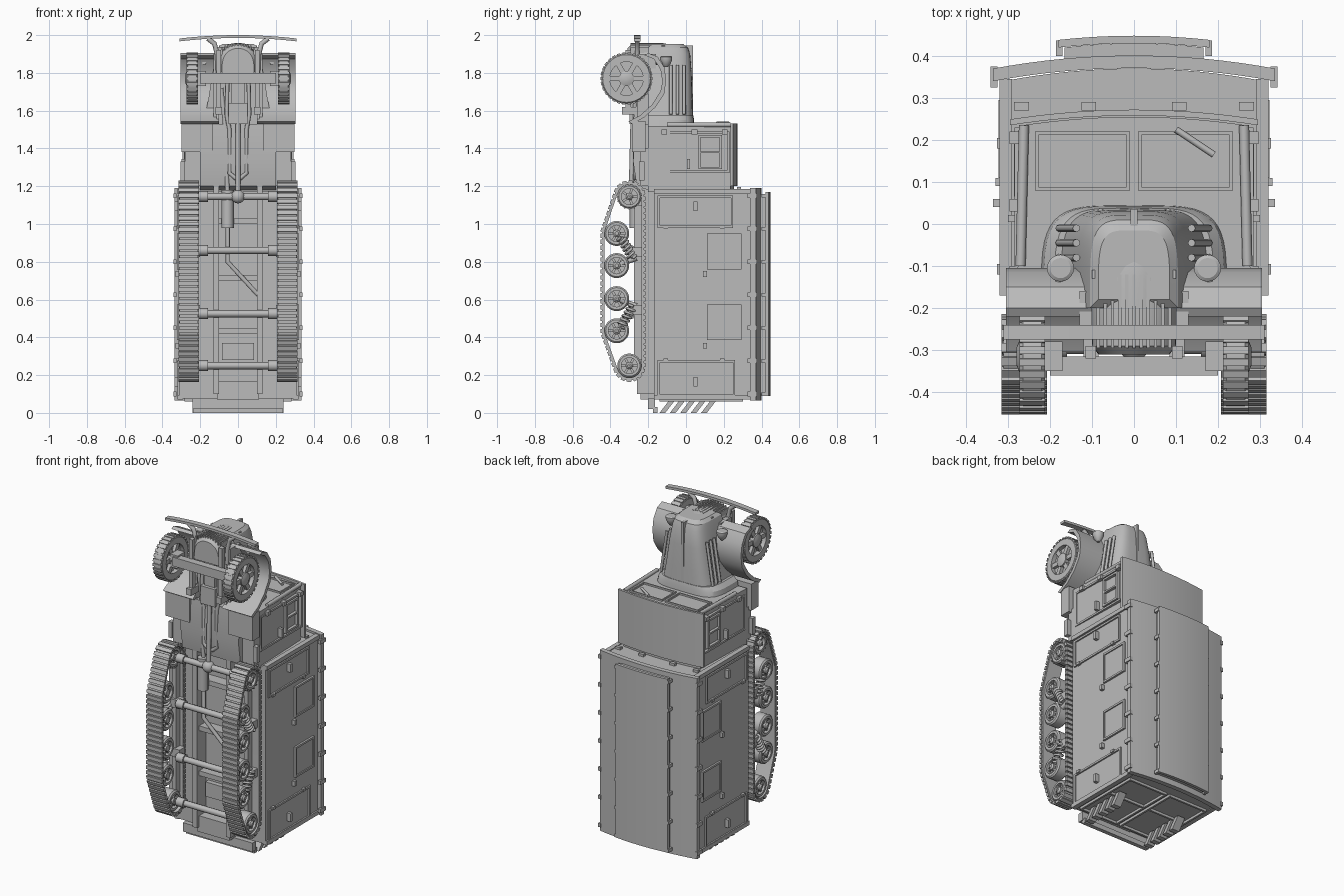
import bpy, bmesh, math
from mathutils import Vector, Matrix
from mathutils.geometry import convex_hull_2d

if "Cube" in bpy.data.objects:
    bpy.data.objects.remove(bpy.data.objects["Cube"])

grey = bpy.data.materials.new("plain_grey")
grey.use_nodes = True
grey.diffuse_color = (0.5, 0.5, 0.5, 1)
grey.node_tree.nodes["Principled BSDF"].inputs["Base Color"].default_value = (0.5, 0.5, 0.5, 1)
made = []


def finish(name, bm, mirror=False):
    if mirror:
        copy = bmesh.ops.duplicate(bm, geom=bm.verts[:] + bm.edges[:] + bm.faces[:])["geom"]
        bmesh.ops.scale(bm, vec=(-1, 1, 1), verts=[g for g in copy if isinstance(g, bmesh.types.BMVert)])
    bmesh.ops.recalc_face_normals(bm, faces=bm.faces[:])
    mesh = bpy.data.meshes.new(name)
    bm.to_mesh(mesh)
    bm.free()
    return add(name, mesh)


def add(name, data):
    data.materials.append(grey)
    obj = bpy.data.objects.new(name, data)
    bpy.context.collection.objects.link(obj)
    made.append(obj)
    return obj


def loft(bm, rings, cap=True, closed=False):
    rows = [[bm.verts.new(p) for p in ring] for ring in rings]
    n = len(rows[0])
    pairs = list(zip(rows, rows[1:])) + ([(rows[-1], rows[0])] if closed else [])
    for a, b in pairs:
        for i in range(n):
            bm.faces.new((a[i], a[(i + 1) % n], b[(i + 1) % n], b[i]))
    if cap and not closed:
        bm.faces.new(rows[0])
        bm.faces.new(rows[-1])


def boxes(name, items, mirror=False):
    bm = bmesh.new()
    for x0, x1, y0, y1, z0, z1 in items:
        m = Matrix.Translation(((x0 + x1) / 2, (y0 + y1) / 2, (z0 + z1) / 2)) @ Matrix.Diagonal((x1 - x0, y1 - y0, z1 - z0, 1))
        bmesh.ops.create_cube(bm, size=1, matrix=m)
    return finish(name, bm, mirror)


def prism(name, pts, axis, lo, hi, mirror=False):
    def place(p, h):
        q = list(p)
        q.insert(axis, h)
        return q
    bm = bmesh.new()
    loft(bm, [[place(p, h) for p in pts] for h in (lo, hi)])
    return finish(name, bm, mirror)


def arch(w, edge, mid, thick):
    """Curved slab section: edge and mid are the underside heights."""
    xs = [w * (i / 8 - 1) for i in range(17)]
    low = [(x, mid - (mid - edge) * (x / w) ** 2) for x in xs]
    return low + [(x, y + thick) for x, y in reversed(low)]


def tube(name, pts, r):
    cu = bpy.data.curves.new(name, "CURVE")
    cu.dimensions = "3D"
    cu.bevel_depth, cu.bevel_resolution, cu.use_fill_caps = r, 2, True
    sp = cu.splines.new("POLY")
    sp.points.add(len(pts) - 1)
    for p, co in zip(sp.points, pts):
        p.co = (*co, 1)
    return add(name, cu)


def lathe(bm, profile, y, z, n=32):
    """Spin a closed (x, radius) profile about a crosswise axis."""
    rings = []
    for i in range(n):
        a = math.tau * i / n
        rings.append([(x, y + r * math.cos(a), z + r * math.sin(a)) for x, r in profile])
    loft(bm, rings, closed=True)


def spun_box(bm, y, z, ang, dist, size, x):
    m = (Matrix.Translation((x, y, z)) @ Matrix.Rotation(ang, 4, "X")
         @ Matrix.Translation((0, dist, 0)) @ Matrix.Diagonal((*size, 1)))
    bmesh.ops.create_cube(bm, size=1, matrix=m)


def wheel(name, y, z, r, x0, x1, spokes, treads=0):
    bm = bmesh.new()
    e, mid, w = 0.008, (x0 + x1) / 2, x1 - x0
    ri = r * 0.66
    lathe(bm, [(x0, ri), (x0, r - e), (x0 + e, r), (x1 - e, r), (x1, r - e), (x1, ri)], y, z)
    lathe(bm, [(x0, 0.001), (x0, r * 0.3), (x1, r * 0.3), (x1 + e, r * 0.15), (x1 + e, 0.001)], y, z, 16)
    lathe(bm, [(mid - 0.004, 0.001), (mid - 0.004, ri * 1.05), (mid + 0.004, ri * 1.05), (mid + 0.004, 0.001)], y, z)
    for i in range(spokes):
        spun_box(bm, y, z, math.tau * i / spokes, r * 0.47, (w * 0.75, r * 0.44, r * 0.2), mid)
    for i in range(treads):
        spun_box(bm, y, z, math.tau * i / treads, r, (w, 0.008, r * 0.13), mid)
    finish(name, bm, True)


def frame(y0, y1, z0, z1, x0, x1, w=0.012):
    return [(x0, x1, y0, y1, z0, z0 + w), (x0, x1, y0, y1, z1 - w, z1),
            (x0, x1, y0, y0 + w, z0, z1), (x0, x1, y1 - w, y1, z0, z1)]


# Cargo body and its two-level roof
body = [(-.31, -.17), (.31, -.17)] + arch(.31, .31, .34, .03)[:16:-1][::-1]
prism("cargo_body", body, 2, .075, 1.18)
prism("roof", arch(.335, .34, .371, .03), 2, .065, 1.19)
prism("raised_roof", arch(.165, .38, .39, .04), 2, .10, 1.16)
prism("raised_roof_cover", arch(.18, .42, .43, .018), 2, .09, 1.17)
boxes("corner_posts", [(.29, .32, -.17, .345, z, z + .025) for z in (.07, 1.16)], True)
clips = [.1 + .175 * i for i in range(7)]
boxes("roof_clips", [(.325, .342, .325, .375, z - .012, z + .012) for z in clips]
      + [(.17, .186, .40, .437, z - .01, z + .01) for z in clips], True)

# Side hatches, windows, hinges and handles
hatches = frame(-.15, .25, .98, 1.15, .305, .319) + frame(-.15, .26, .085, .28, .305, .319)
hatches += frame(.11, .295, .76, .95, .305, .322) + frame(.11, .295, .385, .575, .305, .322)
hatches += [(.305, .315, .12, .285, .77, .94), (.305, .315, .12, .285, .395, .565)]
hatches += [(.305, .326, y, y + .025, z, z + .016) for y in (-.12, .18) for z in (.975, .272)]
hatches += [(.305, .33, y, y + .02, z, z + .03) for y in (.09,) for z in (.72, .34)]
hatches += [(.305, .335, .04, .06, z, z + .05) for z in (1.07, .14)]
boxes("side_hatches", hatches, True)
boxes("front_wall_brackets", [(x, x + .035, .27, .29, 1.17, 1.195) for x in (.09, .25)], True)

# Rear doors and folding steps
boxes("rear_doors", [(.01, .28, y, y + .012, .06, .08) for y in (-.14, .10, .29)]
      + [(x, x + .012, -.14, .30, .06, .08) for x in (.01, .27)], True)
boxes("rear_bar", [(-.24, .24, -.20, -.165, .02, .075), (-.235, .235, -.175, -.15, 0, .03)])
for i in range(5):
    y = -.14 + i * .055
    prism("folding_step", [(y, 0), (y + .03, 0), (y + .08, .065), (y + .05, .065)], 0, .19, .24, True)

# Cab with its roof, doors and split windscreen
cab = [(-.28, -.2), (.28, -.2)] + [(x, y) for x, y in reversed(arch(.265, .235, .255, 0)[:17])]
prism("cab", cab, 2, 1.17, 1.52)
prism("cab_roof", arch(.295, .235, .258, .014), 2, 1.2, 1.533)
prism("cab_floor", [(-.2, 1.18), (-.26, 1.2), (-.28, 1.33), (-.27, 1.53), (-.2, 1.53)], 0, -.2, .2)
boxes("cab_doors", frame(-.18, .23, 1.27, 1.49, .255, .284) + frame(.065, .19, 1.29, 1.47, .255, .286)
      + [(.255, .286, .065, .19, 1.375, 1.385), (.255, .30, .005, .022, 1.29, 1.345)]
      + [(.255, .296, y, y + .03, 1.475, 1.5) for y in (-.13, .03, .19)], True)
boxes("windscreen_frames", [(.01, .235, y, y + .008, 1.51, 1.53) for y in (.08, .212)]
      + [(x, x + .008, .08, .22, 1.51, 1.53) for x in (.01, .227)], True)
tube("wiper", [(.1, .225, 1.535), (.19, .165, 1.535)], .008)
tube("door_post", [(.27, -.1, 1.525), (.262, .235, 1.525)], .012)
tube("door_post", [(-.27, -.1, 1.525), (-.262, .235, 1.525)], .012)


# Cowl, bonnet and radiator
def dome(z, w, yb, yt):
    pts = []
    for i in range(25):
        a = math.pi * i / 24
        c, s = math.cos(a), max(math.sin(a), 0)
        pts.append((math.copysign(w * abs(c) ** .45, c), yb + (yt - yb) * s ** .45, z))
    return pts


bm = bmesh.new()
loft(bm, [dome(1.5, .225, -.2, .045), dome(1.55, .215, -.2, .043), dome(1.575, .19, -.2, .038)])
loft(bm, [dome(*s) for s in ((1.55, .18, -.2, .036), (1.66, .157, -.2, .034), (1.8, .135, -.2, .03),
                             (1.9, .115, -.2, .022), (1.935, .105, -.2, .01), (1.952, .085, -.18, -.015))])
finish("bonnet", bm)
boxes("bonnet_ridge", [(-.008, .008, -.02, .036, 1.55, 1.945)])
for i in range(3):
    y = -.08 + i * .035
    for s in (-1, 1):
        tube("bonnet_side_rib", [(s * .178, y, 1.58), (s * .137, y, 1.84)], .009)


def nose(y, w, zc):
    return [(w * math.cos(math.pi * i / 16), y, zc + .13 * math.sin(math.pi * i / 16) ** .6) for i in range(17)]


bm = bmesh.new()
loft(bm, [nose(-.31, .085, 1.80), nose(-.29, .1, 1.82), nose(-.13, .105, 1.828), nose(-.09, .105, 1.822)])
finish("radiator", bm)
grille = []
for i in range(-5, 6):
    x = i * .017
    z = 1.958 - 3 * x * x
    grille.append((x - .004, x + .004, -.295, -.12, z - .06, z))
boxes("grille_bars", grille)
boxes("grille_rim", [(-.1, .1, -.13, -.11, 1.85, 1.945)])

# Front wings and step plates
outer = [(-.2, 1.905), (-.15, 1.885), (-.115, 1.83), (-.105, 1.765), (-.115, 1.69), (-.16, 1.62), (-.22, 1.565), (-.285, 1.53)]
inner = [(y - .02, z - .012) if i < 4 else (y - .02, z + .012) for i, (y, z) in enumerate(outer)]
prism("front_wing", outer + inner[::-1], 0, .1, .305, True)
prism("wing_wall", outer, 0, .1, .115, True)
boxes("step_plate", [(.135, .30, -.285, -.215, 1.38, 1.545), (.2, .28, -.24, -.19, 1.2, 1.4),
                     (.28, .305, -.25, -.22, 1.23, 1.33)], True)

# Headlamps
for s in (-1, 1):
    bm = bmesh.new()
    rings = [[(s * .175 + r * math.cos(math.tau * i / 20), -.105 + r * math.sin(math.tau * i / 20), z) for i in range(20)]
             for z, r in ((1.83, .008), (1.845, .022), (1.87, .032), (1.885, .032), (1.89, .024))]
    loft(bm, rings)
    finish("headlamp", bm)
    tube("headlamp_stalk", [(s * .175, -.105, 1.855), (s * .18, -.16, 1.855)], .012)

# Bumper and brackets
bow = [(x, z) for x, z in arch(.31, 1.967, 1.985, .015)]
prism("bumper", bow, 1, -.275, -.24)
for s in (-1, 1):
    tube("bumper_bracket", [(s * .105, -.258, 1.8), (s * .11, -.258, 1.9), (s * .125, -.258, 1.955), (s * .16, -.258, 1.982)], .013)

# Front axle and wheels
wheel("front_wheel", -.315, 1.77, .134, .212, .272, 6, 30)
boxes("front_axle", [(-.2, .2, -.36, -.315, 1.745, 1.80), (-.22, -.17, -.35, -.28, 1.73, 1.81), (.17, .22, -.35, -.28, 1.73, 1.81)])
boxes("leaf_spring", [(.09, .115, -.32, -.29, 1.58, 1.92), (.085, .12, -.34, -.24, 1.58, 1.62)], True)

# Chassis, gearbox, shafts and exhaust
boxes("chassis_rails", [(.1, .13, -.26, -.16, .1, 1.9)], True)
boxes("cross_members", [(-.12, .12, -.24, -.16, z, z + .03) for z in (.1, .42, .7, 1.0, 1.3)]
      + [(-.085, .085, -.2, -.16, .28, .37), (-.11, .11, -.24, -.16, .07, .17)])
boxes("gearbox", [(-.05, .05, -.3, -.18, 1.53, 1.64), (-.035, .035, -.28, -.18, 1.62, 1.85)])
tube("drive_shaft", [(0, -.28, 1.55), (0, -.29, 1.145)], .014)
for s in (-1, 1):
    tube("brake_rod", [(s * .055, -.27, 1.8), (s * .06, -.27, 1.58), (s * .045, -.27, 1.5), (s * .045, -.27, 1.27), (s * .01, -.27, 1.24)], .011)
tube("exhaust_pipe", [(-.09, -.26, 1.72), (-.07, -.26, 1.55), (-.055, -.26, 1.15), (-.055, -.26, .8), (.12, -.24, .61)], .012)
tube("silencer", [(-.055, -.265, 1.18), (-.055, -.265, .98)], .033)
for z in (1.145, .86, .525, .25):
    tube("track_axle", [(-.22, -.29, z), (.22, -.29, z)], .019)
    for s in (-1, 1):
        tube("axle_collar", [(s * .16, -.29, z), (s * .21, -.29, z)], .029)
bm = bmesh.new()
bmesh.ops.create_uvsphere(bm, u_segments=20, v_segments=12, radius=.036, matrix=Matrix.Translation((0, -.29, 1.145)))
finish("differential", bm)

# Track belts with shoes
ends = [(-.3, 1.145), (-.3, .25)]
road = [(-.367, z) for z in (.95, .78, .605, .435)]
dirs = [Vector((math.cos(a), math.sin(a))) for a in (math.tau * i / 32 for i in range(32))]
pairs = [(Vector(c) + d * .078, Vector(c) + d * .064) for c in ends + road for d in dirs]
loop = [pairs[i] for i in convex_hull_2d([p[0] for p in pairs])]
bm = bmesh.new()
loft(bm, [[(.212, *o), (.31, *o), (.31, *i), (.212, *i)] for o, i in loop], closed=True)
carry, pitch = 0, .0315
for (a, _), (b, _) in zip(loop, loop[1:] + loop[:1]):
    seg, length = b - a, (b - a).length
    while carry < length:
        p = a + seg * (carry / length)
        spun_box(bm, p.x, p.y, math.atan2(seg.y, seg.x), 0, (.108, .022, .016), .261)
        carry += pitch
    carry -= length
finish("track", bm, True)

# Track wheels, beams and coil springs
for y, z in road:
    wheel("road_wheel", y, z, .066, .225, .3, 6)
wheel("drive_sprocket", -.3, 1.145, .064, .225, .305, 5, 16)
wheel("idler_wheel", -.3, .25, .064, .225, .305, 6)
boxes("track_beam", [(.235, .262, -.275, -.235, .28, 1.1)] + [(.2, .3, -.29, -.235, z - .025, z + .025) for z in (.85, .545)], True)
for s in (-1, 1):
    for z0, z1 in ((.93, .82), (.455, .565)):
        a, b = Vector((s * .285, -.345, z0)), Vector((s * .285, -.28, z1))
        axis = (b - a).normalized()
        u = Vector((1, 0, 0))
        v = axis.cross(u)
        coil = [a + (b - a) * (i / 60) + .022 * (u * math.cos(i * .63) + v * math.sin(i * .63)) for i in range(61)]
        tube("coil_spring", coil, .0075)
        tube("spring_core", [a, b], .01)
        tube("swing_arm", [(s * .27, -.262, z1), (s * .27, -.367, z1 - .04 if z0 > z1 else z1 + .04)], .014)

# Smooth the round parts, keep edges sharp
bpy.ops.object.select_all(action="DESELECT")
for obj in made:
    if obj.type == "MESH":
        obj.select_set(True)
        bpy.context.view_layer.objects.active = obj
bpy.ops.object.shade_smooth_by_angle(angle=math.radians(30))
